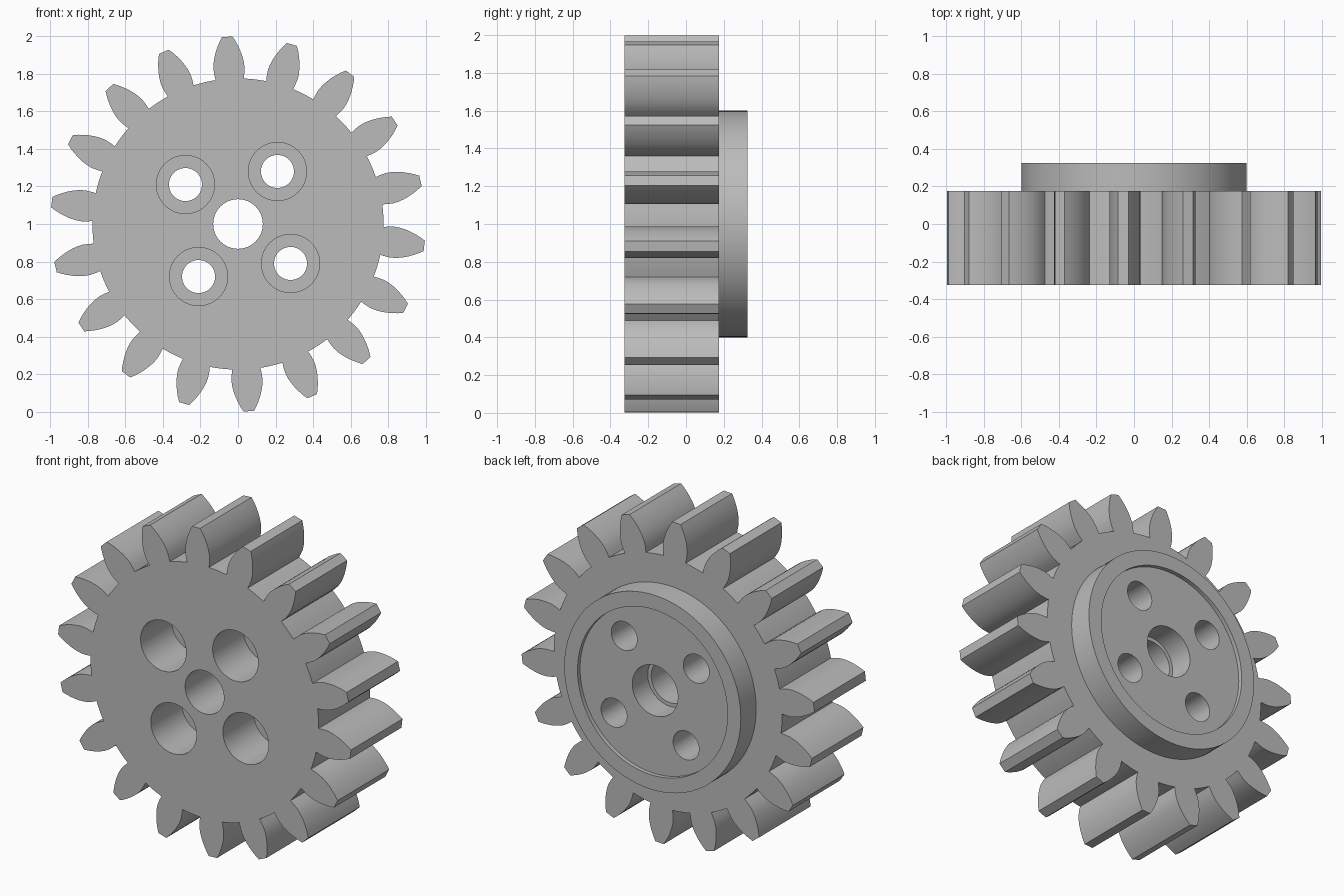
import bpy, bmesh
from math import sin, cos, atan2, radians, pi, hypot

if "Cube" in bpy.data.objects:
    bpy.data.objects.remove(bpy.data.objects["Cube"])

CENTRE_Z = 1.0
FRONT, BACK, HUB_BACK = -0.325, 0.175, 0.325
TEETH, FIRST_TOOTH = 18, radians(93.3)
HOLE_RING, FIRST_HOLE = 0.35, radians(53.1)

grey = bpy.data.materials.new("grey metal")
grey.use_nodes = True
colour = (0.5, 0.5, 0.5, 1)
grey.diffuse_color = colour
grey.node_tree.nodes["Principled BSDF"].inputs["Base Color"].default_value = colour


def prism(name, outline, y0, y1):
    """Extrude an outline in x and z from y0 to y1."""
    bm = bmesh.new()
    face = bm.faces.new([bm.verts.new((x, y0, z + CENTRE_Z)) for x, z in outline])
    grown = bmesh.ops.extrude_face_region(bm, geom=[face])["geom"]
    verts = [v for v in grown if isinstance(v, bmesh.types.BMVert)]
    bmesh.ops.translate(bm, verts=verts, vec=(0, y1 - y0, 0))
    bmesh.ops.recalc_face_normals(bm, faces=bm.faces)
    mesh = bpy.data.meshes.new(name)
    bm.to_mesh(mesh)
    bm.free()
    mesh.materials.append(grey)
    obj = bpy.data.objects.new(name, mesh)
    bpy.context.collection.objects.link(obj)
    return obj


def disc(name, radius, y0, y1, x=0, z=0, sides=96):
    ring = [2 * pi * i / sides for i in range(sides)]
    return prism(name, [(x + radius * cos(a), z + radius * sin(a)) for a in ring], y0, y1)


def combine(target, tool, operation):
    """Apply a boolean and discard the tool."""
    mod = target.modifiers.new(operation.lower(), "BOOLEAN")
    mod.operation, mod.object, mod.solver = operation, tool, "EXACT"
    bpy.context.view_layer.objects.active = target
    bpy.ops.object.modifier_apply(modifier=mod.name)
    bpy.data.objects.remove(tool)


# Toothed wheel: one flank as (radius, half width), mirrored and repeated
flank = [(0.772, 0.075), (0.80, 0.080), (0.83, 0.083), (0.86, 0.081), (0.89, 0.075),
         (0.92, 0.066), (0.95, 0.054), (0.975, 0.042), (0.999, 0.028)]
tooth = [(r, -w) for r, w in flank] + [(r, w) for r, w in reversed(flank)]
step = 2 * pi / TEETH
root = hypot(*flank[0])
root_half = atan2(flank[0][1], flank[0][0])
outline = []
for i in range(TEETH):
    a = FIRST_TOOTH + i * step
    outline += [(r * cos(a) - w * sin(a), r * sin(a) + w * cos(a)) for r, w in tooth]
    gap = step - 2 * root_half
    outline += [(root * cos(a + root_half + gap * k / 4), root * sin(a + root_half + gap * k / 4))
                for k in (1, 2, 3)]
gear = prism("gear_wheel", outline, FRONT, BACK)

# Raised hub with a shallow recess on the back
combine(gear, disc("hub", 0.6, 0, HUB_BACK), "UNION")
combine(gear, disc("hub_recess", 0.51, HUB_BACK - 0.025, 0.5), "DIFFERENCE")

# Stepped shaft bore, wider at the back
combine(gear, disc("shaft_bore", 0.132, -0.5, 0.5), "DIFFERENCE")
combine(gear, disc("shaft_counterbore", 0.155, 0.15, 0.5), "DIFFERENCE")

# Four bolt holes, counterbored from the front
for i in range(4):
    a = FIRST_HOLE + i * pi / 2
    x, z = HOLE_RING * cos(a), HOLE_RING * sin(a)
    combine(gear, disc("bolt_hole", 0.088, -0.5, 0.5, x, z, 64), "DIFFERENCE")
    combine(gear, disc("bolt_counterbore", 0.155, -0.5, -0.025, x, z, 64), "DIFFERENCE")

bpy.ops.object.select_all(action="DESELECT")
gear.select_set(True)
bpy.context.view_layer.objects.active = gear
bpy.ops.object.shade_smooth_by_angle(angle=radians(25))
